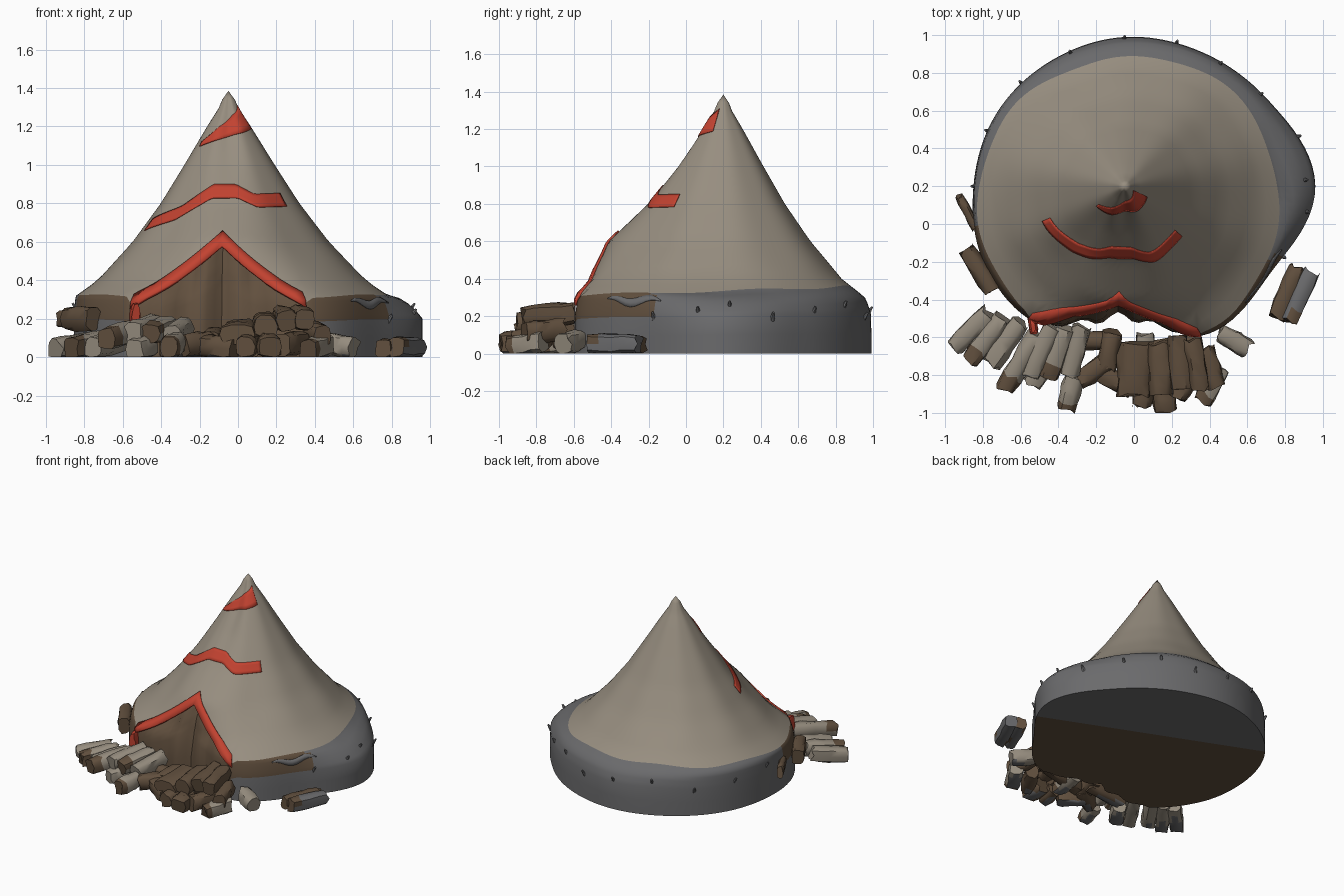
import bpy, bmesh, math, random
from mathutils import Vector, Matrix

random.seed(4)
cube = bpy.data.objects.get("Cube")
if cube:
    bpy.data.objects.remove(cube, do_unlink=True)


def material(name, *rgb):
    m = bpy.data.materials.new(name)
    m.use_nodes = True
    m.diffuse_color = (*rgb, 1)
    m.node_tree.nodes["Principled BSDF"].inputs["Base Color"].default_value = (*rgb, 1)
    return m


CANVAS = material("canvas", .31, .27, .215)
RED = material("red cloth", .54, .055, .03)
BROWN = material("mud brown", .12, .079, .048)
GREY = material("stone grey", .145, .145, .15)

# Outline radii every 30 degrees around the pole, and profile against height
AX, AY = -.05, .2
WALL = [1.01, .89, .82, .79, .77, .78, .80, .85, .86, .74, .90, .90]
CLOTH = [.83, .81, .78, .73, .735, .765, .79, .82, .83, .72, .87, .86]
SLOPE = [(.32, 1), (.4, .86), (.6, .63), (.8, .445), (1, .29), (1.2, .14), (1.3, .06), (1.39, .015)]
RIDGE = [(.32, 0), (.43, .14), (.6, .23), (.8, .12), (1, .04), (1.15, 0)]
DOOR_L, DOOR_MID, DOOR_R = 234, 267, 297


def around(table, deg):
    k, t = divmod(deg / 30, 1)
    a, b, c, d = (table[(int(k) + i) % 12] for i in (-1, 0, 1, 2))
    return b + .5 * t * (c - a + t * (2 * a - 5 * b + 4 * c - d + t * (3 * (b - c) + d - a)))


def ramp(table, v):
    if v <= table[0][0]:
        return table[0][1]
    for (a, p), (b, q) in zip(table, table[1:]):
        if v <= b:
            return p + (q - p) * (v - a) / (b - a)
    return table[-1][1]


def surface(deg, z, off=0):
    """Point on the tent at a compass angle and height."""
    c = around(CLOTH, deg % 360)
    if z >= .32:
        ridge = math.exp(-((deg % 360 - DOOR_MID - 2) / 22) ** 2) * ramp(RIDGE, z)
        folds = 1 + .01 * math.sin(math.radians(deg * 9)) * min(1, (z - .32) * 5)
        r = c * (ramp(SLOPE, z) + ridge) * folds
    else:
        r = c + (around(WALL, deg % 360) - c) * math.sqrt(min(1, (.32 - z) / .12))
    a = math.radians(deg)
    return Vector((AX + (r + off) * math.cos(a), AY + (r + off) * math.sin(a), z))


def hem(deg):
    """Height of the lower edge of the canvas, raised over the doorway."""
    if DOOR_L <= deg <= DOOR_MID:
        return .27 + .33 * (deg - DOOR_L) / (DOOR_MID - DOOR_L)
    if DOOR_MID < deg <= DOOR_R:
        return .28 + .32 * (DOOR_R - deg) / (DOOR_R - DOOR_MID)
    return .335 + .025 * math.sin(math.radians(deg)) + .006 * math.sin(math.radians(deg * 7))


def finish(name, bm, mats, rule=None, angle=40, thick=0):
    for f in bm.faces:
        f.material_index = rule(f.calc_center_median()) if rule else 0
    me = bpy.data.meshes.new(name)
    bm.to_mesh(me)
    bm.free()
    ob = bpy.data.objects.new(name, me)
    bpy.context.collection.objects.link(ob)
    for m in mats:
        me.materials.append(m)
    if thick:
        ob.modifiers.new("thickness", "SOLIDIFY").thickness = thick
    bpy.ops.object.select_all(action="DESELECT")
    ob.select_set(True)
    bpy.context.view_layer.objects.active = ob
    bpy.ops.object.shade_smooth_by_angle(angle=math.radians(angle))


def grid(rows, closed=False):
    bm = bmesh.new()
    vs = [[bm.verts.new(p) for p in row] for row in rows]
    n = len(rows[0])
    for lo, hi in zip(vs, vs[1:]):
        for j in range(n if closed else n - 1):
            k = (j + 1) % n
            bm.faces.new((lo[j], lo[k], hi[k], hi[j]))
    return bm, vs


# Canvas cone with a pinched tip
ANGLES = range(0, 360, 3)
TOP = 1.34
bm, vs = grid([[surface(d, hem(d) + (TOP - hem(d)) * i / 22) for d in ANGLES] for i in range(23)], True)
tip = bm.verts.new((AX, AY, 1.385))
for a, b in zip(vs[-1], vs[-1][1:] + vs[-1][:1]):
    bm.faces.new((a, b, tip))
finish("canvas_cone", bm, [CANVAS], angle=60)


# Low wall, rising into the recessed door curtain
def wall_point(d, t):
    push = 0
    if DOOR_L < d < DOOR_R:
        s = math.sin(math.pi * (d - DOOR_L) / (DOOR_R - DOOR_L))
        push = -.05 * s ** .5 - .025 * s * math.cos(math.radians((d - DOOR_MID) * 24))
    return surface(d, hem(d) * t, push)


def wall_colour(c):
    d = math.degrees(math.atan2(c.y - AY, c.x - AX)) % 360
    if DOOR_L < d < DOOR_R:
        return 0
    return 0 if c.y < (-.17 if c.x > 0 else -.02) and c.z > .18 else 1


levels = (0, .3, .6, .68, .76, .84, .92, .97, 1)
bm, vs = grid([[wall_point(d, t) for d in ANGLES] for t in levels], True)
finish("low_wall", bm, [BROWN, GREY], wall_colour, 50)

# Floor in two colours, split along a slanted line
bm = bmesh.new()
bm.faces.new([bm.verts.new(wall_point(d, 0)) for d in reversed(ANGLES)])
bmesh.ops.bisect_plane(bm, geom=bm.verts[:] + bm.edges[:] + bm.faces[:],
                       plane_co=(0, .36, 0), plane_no=(.42, 1, 0))
finish("floor", bm, [BROWN, GREY], lambda c: int(c.y > .36 - .42 * c.x))

# Red trim over the doorway
span = range(DOOR_L, DOOR_R + 1, 3)
bm, vs = grid([[surface(d, hem(d) + h, .014) for d in span] for h in (-.02, .02, .06)])
finish("door_trim", bm, [RED], thick=.016)


# Painted stripes, given as angle, height and half width
def stripe(name, pts):
    zs, ws = [(p[0], p[1]) for p in pts], [(p[0], p[2]) for p in pts]
    first, last = pts[0][0], pts[-1][0]
    cols = [first + (last - first) * i / 40 for i in range(41)]
    rows = [[surface(d, ramp(zs, d) + s * ramp(ws, d), .006) for d in cols]
            for s in (-1, -.5, 0, .5, 1)]
    finish(name, grid(rows)[0], [RED], thick=.005)


stripe("middle_stripe", [(203, .69, .03), (231, .75, .035), (257, .865, .037),
                         (277, .865, .035), (291, .815, .034), (319, .82, .034)])
stripe("top_stripe", [(215, 1.11, .012), (247, 1.165, .035), (285, 1.21, .05), (335, 1.25, .06)])

# Bare patch in the muddy band
span = range(316, 339, 2)
bm, vs = grid([[surface(d, .285 + .014 * math.sin(d * .4) + h * math.sin(math.pi * (d - 315) / 24), .004)
                for d in span] for h in (-.022, 0, .022)])
finish("bare_wall_patch", bm, [GREY], thick=.004)


# Rubble: lumpy blocks with flattened grey undersides
def block(name, x, y, z, deg, length, w, h, mat, end=None, tilt=0):
    bm = bmesh.new()
    rows = []
    for i in range(5):
        s = (i / 4 - .5) * length
        k = .92 if i in (0, 4) else 1
        ring = []
        for j in range(10):
            a = math.tau * j / 10
            q = [math.copysign(abs(v) ** .7, v) * k * random.uniform(.86, 1.1)
                 for v in (math.cos(a), math.sin(a))]
            ring.append(bm.verts.new((s + random.uniform(-.015, .015), q[0] * w, q[1] * h)))
        rows.append(ring)
    for a, b in zip(rows, rows[1:]):
        for j in range(10):
            bm.faces.new((a[j], a[j - 1], b[j - 1], b[j]))
    bm.faces.new(rows[0])
    bm.faces.new(rows[-1][::-1])
    bmesh.ops.recalc_face_normals(bm, faces=bm.faces[:])
    axis = Vector((math.cos(math.radians(deg)), math.sin(math.radians(deg)), 0))
    turn = Matrix.Rotation(math.radians(deg), 4, "Z") @ Matrix.Rotation(math.radians(tilt), 4, "Y")
    bm.transform(Matrix.Translation((x, y, z)) @ turn)
    for v in bm.verts:
        v.co.z = max(v.co.z, 0)
    centre = Vector((x, y, z))

    def colour(c):
        return 2 if c.z < .008 else int((c - centre).dot(axis) < -.36 * length)
    finish(name, bm, [mat, end or mat, GREY], colour, 45)


PALE_BLOCKS = [(-.86, -.56, .06, 45, .26), (-.78, -.61, .065, 52, .28), (-.68, -.63, .07, 56, .27),
               (-.6, -.73, .12, 60, .34), (-.49, -.67, .15, 66, .3), (-.41, -.68, .14, 70, .28),
               (-.31, -.67, .13, 76, .27), (-.34, -.9, .06, 75, .17), (.53, -.62, .06, 150, .17),
               (.41, -.85, .05, 60, .2), (-.5, -.78, .05, 60, .16), (.06, -.68, .06, 90, .2)]
for i, (x, y, z, deg, ln) in enumerate(PALE_BLOCKS):
    block(f"pale_block_{i}", x, y, z, deg, ln, .055, .06, CANVAS, BROWN if i % 2 else None, -8)

BROWN_BLOCKS = [(-.2, -.77, .07, 35, .2, .055), (-.13, -.67, .09, 80, .2, .055), (.01, -.77, .13, 86, .28, .1),
                (.14, -.77, .17, 92, .28, .065), (.24, -.73, .2, 95, .28, .06),
                (.33, -.74, .205, 99, .27, .055), (.41, -.76, .12, 106, .22, .05),
                (.05, -.89, .06, 80, .16, .055), (.16, -.91, .06, 95, .15, .065),
                (-.1, -.83, .05, 150, .2, .055), (.28, -.83, .07, 60, .2, .055),
                (.15, -.66, .08, 10, .4, .05), (-.25, -.62, .06, 0, .3, .05)]
for i, (x, y, z, deg, ln, w) in enumerate(BROWN_BLOCKS):
    block(f"brown_block_{i}", x, y, z, deg, ln, w, .062, BROWN, None, -5)

block("loose_grey_block", .88, -.385, .052, 66, .29, .05, .055, GREY, BROWN)
block("loose_brown_side", .81, -.36, .048, 66, .28, .05, .052, BROWN)
block("leaning_slab_front", -.82, -.24, .2, 122, .25, .05, .065, BROWN)
block("leaning_slab_back", -.88, .06, .2, 118, .2, .025, .05, BROWN)
block("hanging_trim_end", -.535, -.535, .21, 100, .07, .025, .07, RED)

# Small stubs around the wall
for i, d in enumerate((-24, -8, 2, 16, 34, 52, 70, 90, 112, 135, 158, 180)):
    p = surface(d % 360, .2 + .03 * (i % 3))
    bm = bmesh.new()
    bmesh.ops.create_cone(bm, segments=6, radius1=.016, radius2=.006, depth=.05, cap_ends=True)
    bm.transform(Matrix.Translation(p) @ Matrix.Rotation(math.radians(d), 4, "Z")
                 @ Matrix.Rotation(math.radians(35), 4, "Y"))
    finish(f"wall_stub_{i}", bm, [GREY])
